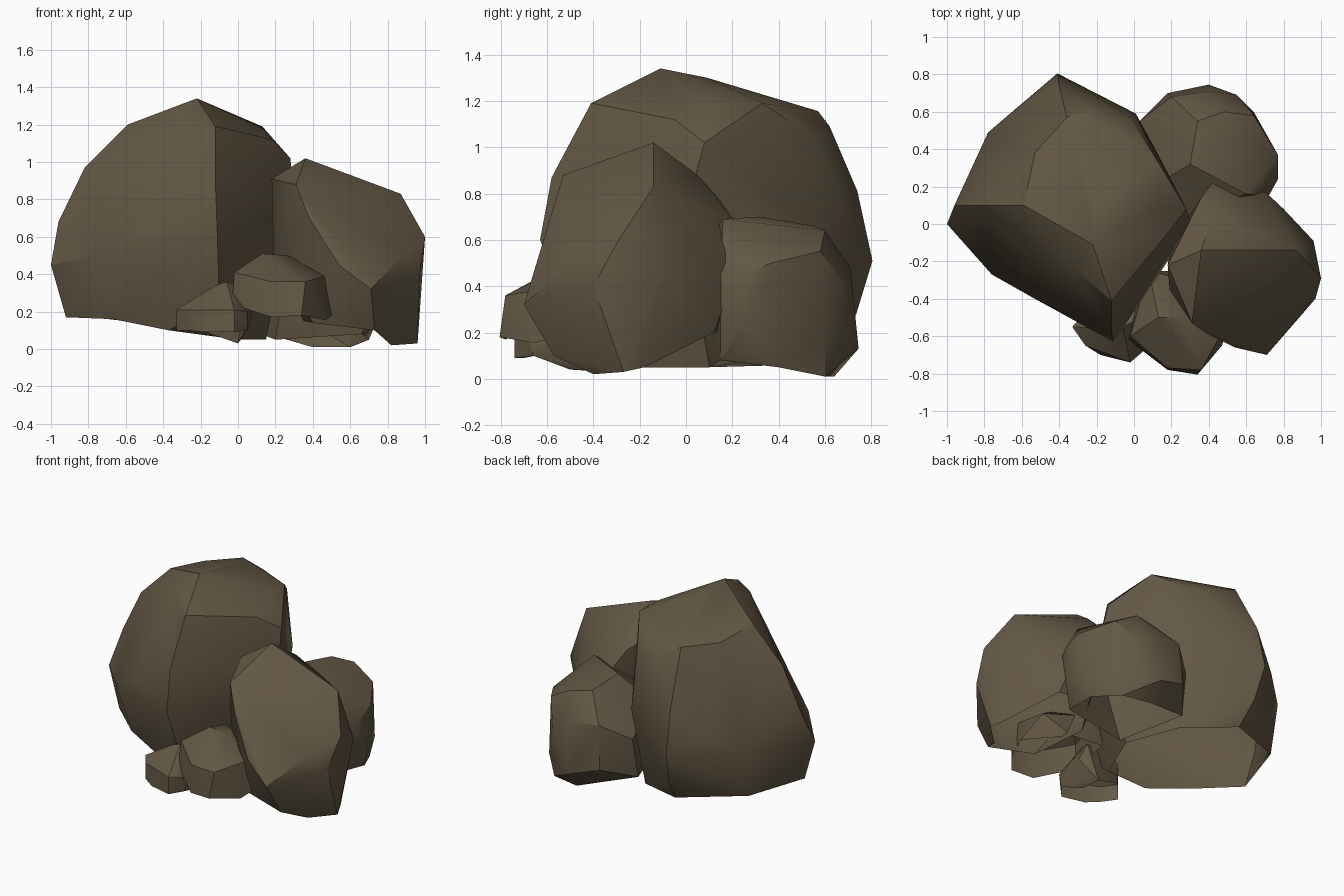
import bpy, bmesh, math

stone = bpy.data.materials.new("brown_stone")
stone.diffuse_color = (0.125, 0.096, 0.058, 1)


def rock(name, points, open_below=-0.8):
    """Chiselled rock: convex hull of its main corners, hollow underneath."""
    bm = bmesh.new()
    for p in points:
        bm.verts.new(p)
    hull = bmesh.ops.convex_hull(bm, input=bm.verts[:])
    loose = {v for v in hull["geom_interior"] + hull["geom_unused"]
             if isinstance(v, bmesh.types.BMVert)}
    bmesh.ops.delete(bm, geom=list(loose), context='VERTS')
    bmesh.ops.recalc_face_normals(bm, faces=bm.faces[:])
    bm.normal_update()
    under = [f for f in bm.faces if f.normal.z < open_below]
    bmesh.ops.delete(bm, geom=under, context='FACES')
    bmesh.ops.dissolve_limit(bm, angle_limit=math.radians(3),
                             verts=bm.verts[:], edges=bm.edges[:])
    mesh = bpy.data.meshes.new(name)
    bm.to_mesh(mesh)
    bm.free()
    mesh.materials.append(stone)
    obj = bpy.data.objects.new(name, mesh)
    bpy.context.collection.objects.link(obj)
    bpy.ops.object.select_all(action='DESELECT')
    obj.select_set(True)
    bpy.context.view_layer.objects.active = obj
    bpy.ops.object.shade_smooth_by_angle(angle=math.radians(30))
    return obj


# Tall boulder on the left
rock("main_boulder", [
    # crown
    (-.22, -.11, 1.34), (-.59, .1, 1.2), (-.33, -.23, 1.24), (-.12, -.41, 1.19),
    (-.2, .09, 1.3), (.13, .33, 1.19), (-.36, .57, 1.156), (-.53, .38, 1.16),
    (.18, -.05, 1.12), (.13, .1, 1.18), (.28, .08, 1.02),
    # waist
    (-.82, .1, .97), (-.96, .1, .68), (-1, 0, .45), (-.12, -.58, .87),
    (-.11, -.63, .6), (-.53, -.4, .62), (-.76, -.27, .5), (.3, .02, .8),
    (.2, -.17, .6), (-.25, .62, 1.09), (-.02, .57, 1.03), (-.4, .74, .81),
    (-.41, .805, .51), (.01, .59, .63), (-.6, .64, .6), (-.78, .49, .5),
    (.14, .35, .6),
    # lower rim
    (-.92, 0, .17), (-.78, .42, .17), (-.67, -.22, .16), (-.1, -.5, .25),
    (-.37, -.33, .1), (0, -.25, .05), (.15, .1, .05), (0, .45, .06),
    (-.38, .735, .28), (-.35, .62, .12),
])

# Upright rock on the right
rock("right_rock", [
    (.36, -.14, 1.02), (.18, -.22, .91), (.31, -.53, .88), (.42, .05, .88),
    (.61, -.1, .89), (.87, -.14, .83), (.74, -.3, .82), (.38, -.58, .7),
    (.36, .14, .78), (.42, .225, .66), (.64, .23, .5), (.8, .08, .5),
    (.96, -.09, .49), (.42, .2, .5),
    (1, -.29, .6), (.97, -.4, .4), (.88, -.5, .5), (.54, -.66, .45),
    (.71, -.7, .32), (.19, -.35, .5), (.2, -.1, .5), (.73, -.57, .1),
    (.82, -.4, .02), (.96, -.27, .03), (.92, -.18, .05), (.72, .12, .2),
    (.4, -.5, .14), (.35, -.1, .15), (.5, .15, .2),
])

# Lower rock behind on the right
rock("back_rock", [
    (.3, .32, .7), (.6, .16, .69), (.34, .55, .66), (.48, .6, .64),
    (.2, .68, .5), (.4, .71, .48), (.55, .69, .4), (.64, .58, .55),
    (.77, .37, .5), (.77, .24, .45), (.77, .24, .22), (.72, .15, .45),
    (.74, .37, .16), (.7, .4, .05), (.64, .6, .16), (.4, .745, .13),
    (.18, .7, .2), (.03, .55, .4), (.02, .5, .12), (.4, .64, .01),
    (.6, .6, .01), (.66, .15, .08), (.2, .1, .05), (.1, .2, .5),
    (.27, .02, .5),
])

# Two small stones at the front
rock("front_stone", [
    (.13, -.5, .51), (.27, -.5, .5), (.46, -.6, .39), (.36, -.78, .36),
    (.18, -.77, .36), (-.02, -.6, .41), (-.03, -.62, .24), (.05, -.68, .23),
    (.18, -.78, .17), (.34, -.805, .18), (.47, -.65, .155), (.52, -.5, .2),
    (.46, -.35, .35), (.3, -.25, .2), (.05, -.25, .22), (.08, -.25, .42),
    (.32, -.75, .155), (.1, -.6, .16),
])
rock("small_stone", [
    (-.06, -.55, .36), (-.12, -.56, .34), (0, -.52, .34), (-.33, -.55, .21),
    (-.26, -.65, .21), (-.02, -.74, .21), (.05, -.68, .2), (-.33, -.55, .1),
    (-.26, -.65, .1), (-.18, -.7, .09), (-.02, -.74, .09), (.05, -.66, .1),
    (.08, -.45, .2), (-.2, -.4, .25), (-.2, -.4, .1), (0, -.35, .03),
    (.05, -.4, .3), (0, -.5, .04),
])
